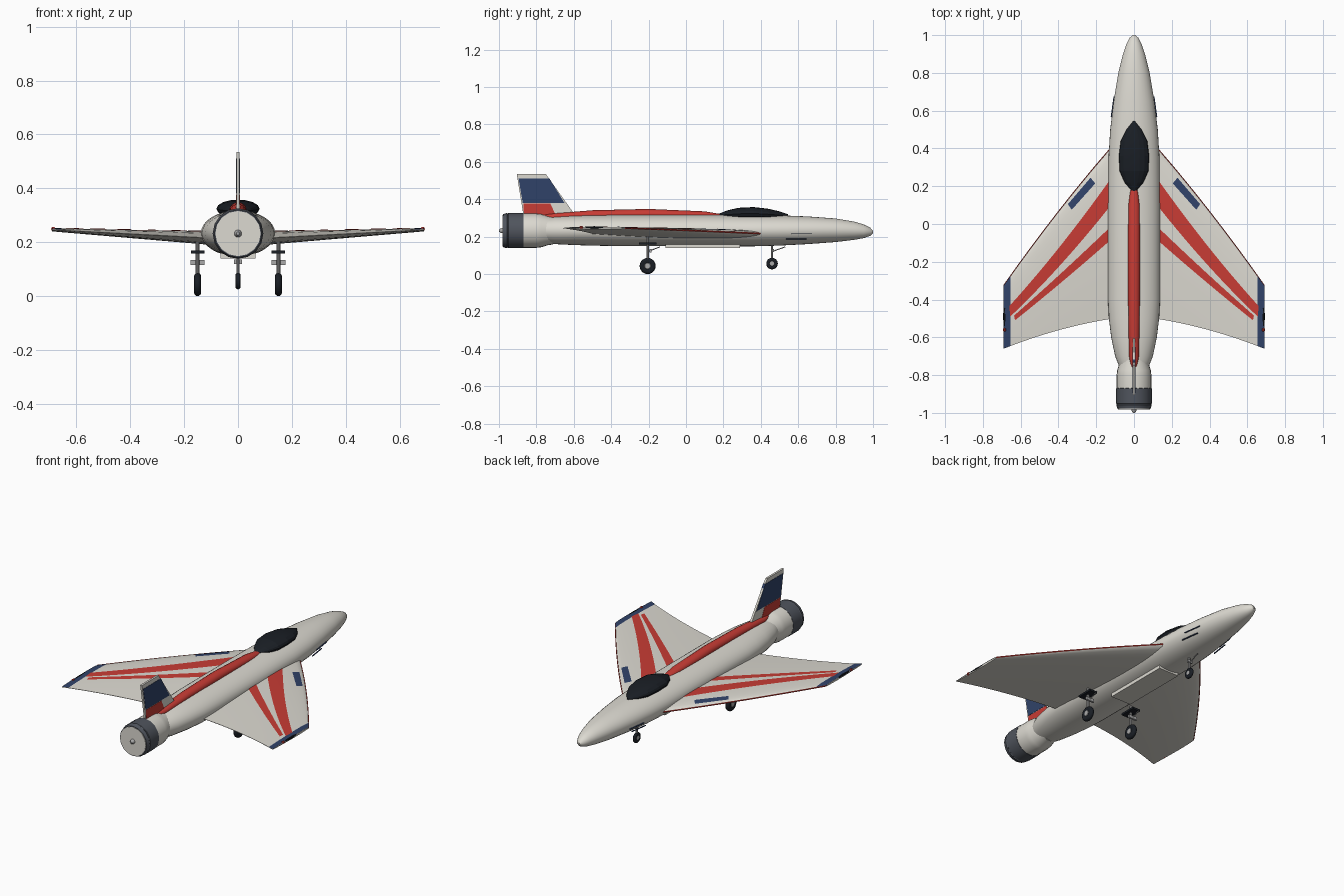
import bpy, bmesh
from math import sin, cos, pi, sqrt, radians
from mathutils import Vector

if "Cube" in bpy.data.objects:
    bpy.data.objects.remove(bpy.data.objects["Cube"])


def material(name, r, g, b):
    m = bpy.data.materials.new(name)
    m.diffuse_color = (r, g, b, 1)
    m.use_nodes = True
    m.node_tree.nodes["Principled BSDF"].inputs["Base Color"].default_value = m.diffuse_color
    return m


CREAM = material("cream", .72, .70, .64)
RED = material("red", .58, .045, .035)
NAVY = material("navy", .03, .055, .14)
BLACK = material("black", .01, .013, .018)
SLATE = material("slate", .08, .09, .11)
STEEL = material("steel", .4, .4, .4)


def finish(name, bm, mat, angle=35):
    me = bpy.data.meshes.new(name)
    bm.to_mesh(me)
    bm.free()
    ob = bpy.data.objects.new(name, me)
    bpy.context.collection.objects.link(ob)
    me.materials.append(mat)
    bpy.ops.object.select_all(action='DESELECT')
    ob.select_set(True)
    bpy.context.view_layer.objects.active = ob
    bpy.ops.object.shade_smooth_by_angle(angle=radians(angle))
    return ob


def loft(name, rings, mat, angle=35):
    bm = bmesh.new()
    vs = [[bm.verts.new(p) for p in r] for r in rings]
    n = len(rings[0])
    for a, b in zip(vs, vs[1:]):
        for i in range(n):
            j = (i + 1) % n
            bm.faces.new((a[i], a[j], b[j], b[i]))
    bm.faces.new(vs[0])
    bm.faces.new(vs[-1])
    bmesh.ops.recalc_face_normals(bm, faces=bm.faces)
    return finish(name, bm, mat, angle)


def body(name, profile, mat, n=32, angle=35):
    """Elliptical sections: (y, half width, top z, bottom z)."""
    return loft(name, [[(w * cos(2 * pi * i / n), y,
                         (t + b) / 2 + (t - b) / 2 * sin(2 * pi * i / n)) for i in range(n)]
                       for y, w, t, b in profile], mat, angle)


def turned(name, c, profile, axis, mat, n=16):
    """Lathe (offset, radius) pairs about the x or y axis through c."""
    c, rings = Vector(c), []
    for o, r in profile:
        ring = []
        for i in range(n):
            p, q = r * cos(2 * pi * i / n), r * sin(2 * pi * i / n)
            ring.append(c + Vector((o, p, q) if axis == 'x' else (p, o, q)))
        rings.append(ring)
    return loft(name, rings, mat)


def rod(name, a, b, r, mat, n=10):
    a, b = Vector(a), Vector(b)
    q = (b - a).to_track_quat('Z', 'Y')
    return loft(name, [[p + q @ Vector((r * cos(2 * pi * i / n), r * sin(2 * pi * i / n), 0))
                        for i in range(n)] for p in (a, b)], mat)


def box(name, c, s, mat):
    bm = bmesh.new()
    bmesh.ops.create_cube(bm, size=1)
    bmesh.ops.scale(bm, vec=s, verts=bm.verts)
    bmesh.ops.translate(bm, vec=c, verts=bm.verts)
    return finish(name, bm, mat)


def plate(name, outline, half, mat):
    """Upright slab from a (y, z) outline."""
    return loft(name, [[(x, y, z) for y, z in outline] for x in (-half, half)], mat)


# Fuselage, spine and canopy
body("fuselage", [(1, .006, .23, .218), (.985, .024, .248, .204), (.95, .041, .265, .192),
                  (.9, .058, .28, .183), (.8, .083, .297, .171), (.65, .108, .308, .16),
                  (.5, .126, .314, .152), (.35, .135, .316, .148), (.1, .138, .318, .148),
                  (-.4, .138, .317, .15), (-.5, .133, .315, .152), (-.6, .121, .313, .155),
                  (-.7, .1, .307, .16), (-.75, .08, .3, .166)], CREAM)
body("spine", [(.19, .02, .32, .3), (.1, .03, .335, .29), (-.2, .032, .348, .29),
               (-.5, .03, .341, .29), (-.7, .026, .325, .285), (-.76, .015, .318, .285)], RED, 16)
body("canopy", [(.545, .004, .32, .31), (.5, .04, .335, .295), (.44, .07, .349, .29),
                (.36, .08, .358, .29), (.28, .076, .354, .29), (.22, .05, .34, .295),
                (.17, .008, .32, .31)], BLACK, 16, 10)
box("belly_panel", (0, .09, .15), (.13, .4, .022), CREAM)

# Exhaust
E = (0, 0, .232)
turned("exhaust_collar", E, [(-.71, .074), (-.74, .078), (-.775, .089), (-.8, .092),
                             (-.87, .092)], 'y', CREAM, 24)
turned("exhaust_band", E, [(-.868, .09), (-.87, .094), (-.95, .094), (-.953, .091),
                           (-.958, .094), (-.978, .088)], 'y', SLATE)
turned("exhaust_disc", E, [(-.97, .084), (-.981, .084)], 'y', CREAM)
turned("exhaust_plug", E, [(-.98, .014), (-.99, .012), (-1, .006)], 'y', STEEL)

# Tail fin with painted panels
plate("tail_fin", [(-.905, .535), (-.75, .535), (-.6, .325), (-.63, .29), (-.865, .29)], .006, CREAM)
plate("fin_blue_panel", [(-.895, .51), (-.73, .51), (-.65, .38), (-.873, .38)], .0075, NAVY)
plate("fin_red_panel", [(-.87, .377), (-.725, .377), (-.69, .3), (-.865, .3)], .0075, RED)


# Wing surface: span position x, chord fraction f, side of the section
def edge_y(x, y0, y1, bulge):
    u = (x - .14) / .55
    return y0 + (y1 - y0) * u + bulge * 4 * u * (1 - u)


def lead(x):
    return edge_y(x, .383, -.325, .018)


def trail(x):
    return edge_y(x, -.505, -.66, .016)


def wing_pt(x, f, up, lift=0.0):
    u = (x - .14) / .55
    h = (.023 - .018 * u) * 2.6 * sqrt(f) * (1 - f) + .001
    y = lead(x) + (trail(x) - lead(x)) * f
    return Vector((x, y, .217 + .029 * u + up * h + lift))


def patch(name, a0, a1, b0, b1, mat, s, bend=0, n=16, m=8):
    """Paint panel laid on the upper wing: edge a0-a1 blended to edge b0-b1."""
    bm, rows = bmesh.new(), []
    for i in range(n + 1):
        t = i / n
        a = Vector(a0).lerp(Vector(a1), t)
        b = Vector(b0).lerp(Vector(b1), t)
        row = []
        for j in range(m + 1):
            x, y = a.lerp(b, j / m)
            y -= bend * 4 * t * (1 - t)
            f = min(max((lead(x) - y) / (lead(x) - trail(x)), 0), 1)
            p = wing_pt(x, f, 1, .0018)
            row.append(bm.verts.new((p.x * s, p.y, p.z)))
        rows.append(row)
    for r, q in zip(rows, rows[1:]):
        for j in range(m):
            bm.faces.new((r[j], r[j + 1], q[j + 1], q[j]))
    bm.normal_update()
    if sum(f.normal.z for f in bm.faces) < 0:
        bmesh.ops.reverse_faces(bm, faces=bm.faces)
    return finish(name, bm, mat)


for s, side in ((1, "right"), (-1, "left")):
    # Wing
    K = 14
    fs = [(1 - cos(pi * i / K)) / 2 for i in range(K + 1)]
    rings = []
    for i in range(13):
        x = .08 + .61 * i / 12
        ring = [wing_pt(x, f, 1) for f in fs] + [wing_pt(x, f, -1) for f in reversed(fs)]
        rings.append([(p.x * s, p.y, p.z) for p in ring])
    loft(side + "_wing", rings, CREAM)
    # Painted stripes, tip and leading edge
    patch(side + "_wide_stripe", (.13, .23), (.66, -.435), (.13, .09), (.655, -.49), RED, s, .02)
    patch(side + "_narrow_stripe", (.13, -.02), (.635, -.485), (.13, -.09), (.63, -.51), RED, s, .005)
    patch(side + "_wing_tip_paint", (.655, lead(.655)), (.655, trail(.655)),
          (.69, lead(.69)), (.69, trail(.69)), NAVY, s, 0, 20, 2)
    patch(side + "_leading_edge_panel", (.23, .245), (.35, .105), (.205, .215), (.33, .075), NAVY, s)
    n = 8
    loft(side + "_leading_edge_trim", [[(x * s, lead(x) + .004 * cos(2 * pi * k / n),
                                        wing_pt(x, 0, 0).z + .004 * sin(2 * pi * k / n))
                                       for k in range(n)]
                                      for x in [.13 + .07 * i for i in range(9)]], RED)
    # Tip pod and lamp
    turned(side + "_tip_pod", (.686 * s, -.49, .249),
           [(-.065, .001), (-.045, .005), (0, .007), (.045, .005), (.065, .001)], 'y', BLACK, 10)
    turned(side + "_tip_lamp", (.686 * s, -.56, .249),
           [(-.01, .002), (-.006, .008), (.006, .008), (.01, .002)], 'y', RED, 10)
    # Nose slits
    for y, z, w in ((.62, .215, .113), (.59, .187, .104)):
        ob = box(side + "_nose_slit", (0, 0, 0), (.006, .11, .004), NAVY)
        ob.location = (w * s, y, z)
        ob.rotation_euler.z = .14 * s


# Landing gear
def wheel(name, x, y, z, major, minor):
    r = [(minor * cos(a), major + minor * sin(a))
         for a in [pi * (1.15 - 1.3 * i / 10) for i in range(11)]]
    turned(name + "_tyre", (x, y, z), r, 'x', BLACK, 24)
    w = minor * 1.02
    turned(name + "_hub", (x, y, z), [(-w, major * .5), (-w * .8, major * .62),
                                      (w * .8, major * .62), (w, major * .5)], 'x', STEEL)


for x, name in ((.15, "right_main"), (-.15, "left_main")):
    wheel(name, x, -.205, .043, .03, .013)
    rod(name + "_strut", (x, -.205, .043), (x, -.205, .2), .007, STEEL)
    rod(name + "_brace", (x, -.205, .12), (x, -.14, .145), .003, STEEL, 6)
    box(name + "_mount", (x, -.205, .164), (.05, .095, .011), BLACK)
    box(name + "_door", (x, -.19, .125), (.052, .012, .018), STEEL)
wheel("nose", 0, .46, .056, .022, .009)
rod("nose_strut", (0, .46, .056), (0, .46, .16), .006, STEEL)
rod("nose_brace", (0, .46, .12), (0, .53, .145), .003, STEEL, 6)
box("nose_gear_door", (0, .465, .127), (.03, .01, .016), STEEL)
